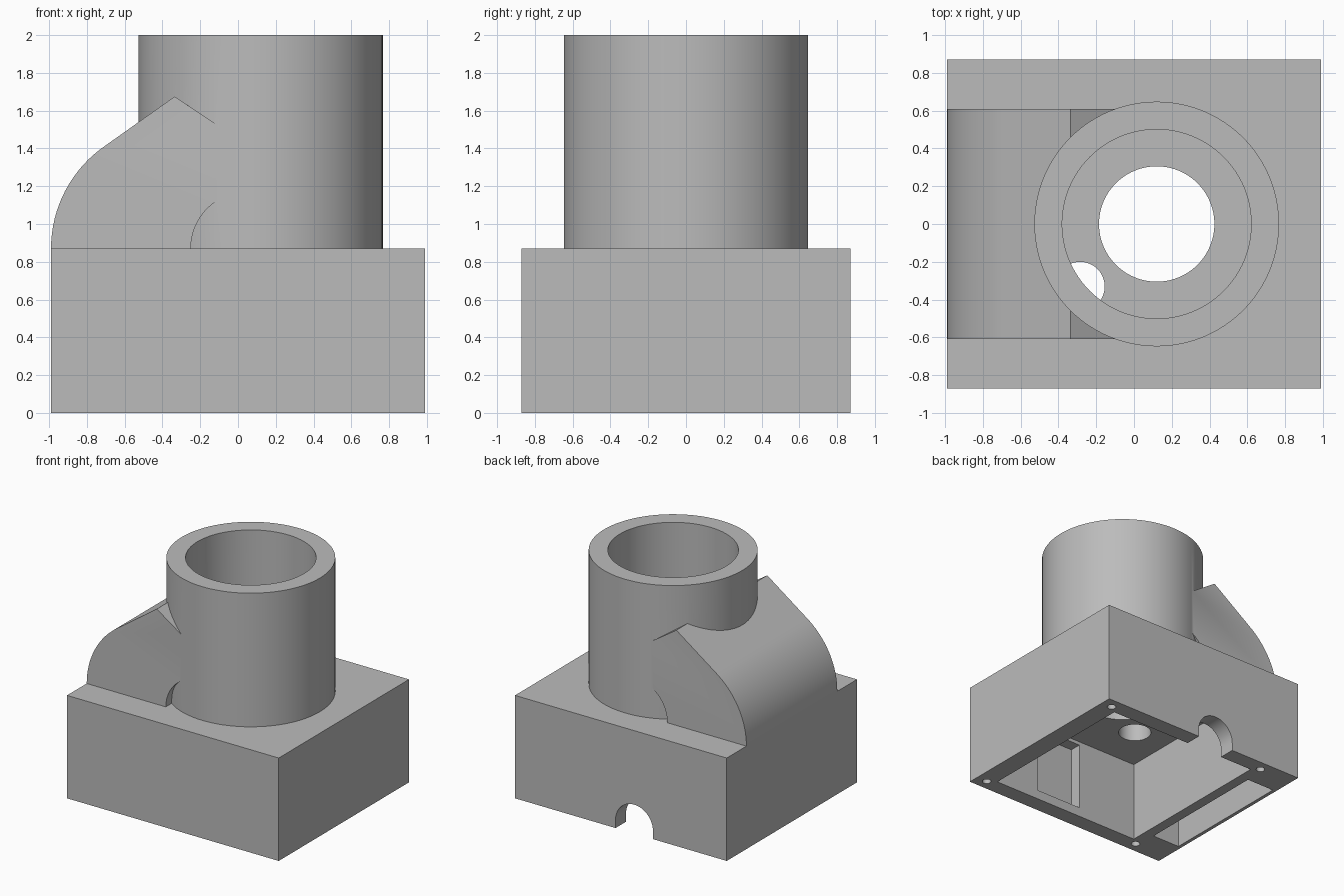
import bpy, bmesh, math
from mathutils import Vector

old = bpy.data.objects.get("Cube")
if old:
    bpy.data.objects.remove(old, do_unlink=True)

grey = bpy.data.materials.new("plain grey")
grey.use_nodes = True
GREY = (0.5, 0.5, 0.5, 1)
grey.diffuse_color = GREY
grey.node_tree.nodes["Principled BSDF"].inputs["Base Color"].default_value = GREY


def prism(name, outline, low, high):
    """Extrude an x-z outline along y from low to high."""
    bm = bmesh.new()
    face = bm.faces.new([bm.verts.new((x, low, z)) for x, z in outline])
    new = bmesh.ops.extrude_face_region(bm, geom=[face])["geom"]
    moved = [v for v in new if isinstance(v, bmesh.types.BMVert)]
    bmesh.ops.translate(bm, verts=moved, vec=Vector((0, high - low, 0)))
    bmesh.ops.recalc_face_normals(bm, faces=bm.faces[:])
    mesh = bpy.data.meshes.new(name)
    bm.to_mesh(mesh)
    bm.free()
    mesh.materials.append(grey)
    ob = bpy.data.objects.new(name, mesh)
    bpy.context.collection.objects.link(ob)
    return ob


def box(name, x0, x1, y0, y1, z0, z1):
    return prism(name, [(x0, z0), (x1, z0), (x1, z1), (x0, z1)], y0, y1)


def cylinder(name, x, y, radius, z0, z1, sides=96):
    bpy.ops.mesh.primitive_cylinder_add(
        vertices=sides, radius=radius, depth=z1 - z0, location=(x, y, (z0 + z1) / 2))
    ob = bpy.context.object
    ob.name = name
    ob.data.materials.append(grey)
    return ob


def arc(cx, cz, radius, start, end, steps=16):
    angles = [math.radians(start + (end - start) * i / steps) for i in range(steps + 1)]
    return [(cx + radius * math.cos(a), cz + radius * math.sin(a)) for a in angles]


def combine(target, tool, operation):
    mod = target.modifiers.new("combine", "BOOLEAN")
    mod.operation = operation
    mod.solver = "EXACT"
    mod.object = tool
    bpy.context.view_layer.objects.active = target
    bpy.ops.object.modifier_apply(modifier=mod.name)
    bpy.data.objects.remove(tool, do_unlink=True)


TOP = 0.87        # top of the base
TUBE_X = 0.12     # tube axis
APEX = -0.335     # ridge of the duct

# Base, tube and bent duct become one body
body = box("housing", -0.99, 0.99, -0.87, 0.87, 0, TOP)
combine(body, cylinder("tube", TUBE_X, 0, 0.647, 0.8, 2), "UNION")
duct = [(-0.99, 0.8)] + arc(-0.33, TOP, 0.66, 180, 124)
duct += [(APEX, 1.675), (0, 1.45), (0, 1.2)]
duct += arc(0.05, TOP, 0.3, 124, 180) + [(-0.25, 0.8)]
combine(body, prism("duct", duct, -0.607, 0.607), "UNION")

# Bore, its floor opening and the small cable hole
combine(body, cylinder("bore", TUBE_X, 0, 0.5, TOP, 2.1), "DIFFERENCE")
combine(body, cylinder("floor_opening", TUBE_X, 0, 0.305, 0.5, 1), "DIFFERENCE")

# Open chamber underneath
combine(body, box("chamber", -0.61, 0.82, -0.73, 0.73, -0.1, 0.69), "DIFFERENCE")
combine(body, cylinder("cable_hole", -0.285, -0.33, 0.13, 0.5, TOP + 0.01, 48), "DIFFERENCE")

# Recess in the front wall of the chamber
combine(body, box("wall_recess", -0.04, 0.4, -0.83, -0.7, 0.08, 0.66), "DIFFERENCE")

# Air passage from the bottom slot through the duct into the bore
combine(body, box("slot", -0.96, -0.7, -0.59, 0.59, -0.1, 0.82), "DIFFERENCE")
passage = [(-0.91, 0.78)] + arc(-0.33, TOP, 0.58, 180, 124)
passage += [(APEX, 1.575), (-0.12, 1.43)]
passage += arc(-0.33, TOP, 0.37, 124, 180) + [(-0.7, 0.78)]
combine(body, prism("passage", passage, -0.49, 0.49), "DIFFERENCE")

# Arched cable exit in the back wall
arch = [(0.05, -0.1), (0.05, 0.07)] + arc(-0.125, 0.07, 0.175, 0, 180, 24)[1:] + [(-0.3, -0.1)]
combine(body, prism("arch", arch, 0.65, 1), "DIFFERENCE")

# Screw holes in the rim
for x in (-0.67, 0.89):
    for y in (-0.78, 0.78):
        combine(body, cylinder("screw_hole", x, y, 0.035, -0.1, 0.3, 24), "DIFFERENCE")

# Smooth curves, sharp edges
bpy.ops.object.select_all(action="DESELECT")
body.select_set(True)
bpy.context.view_layer.objects.active = body
bpy.ops.object.shade_smooth_by_angle(angle=math.radians(30))
